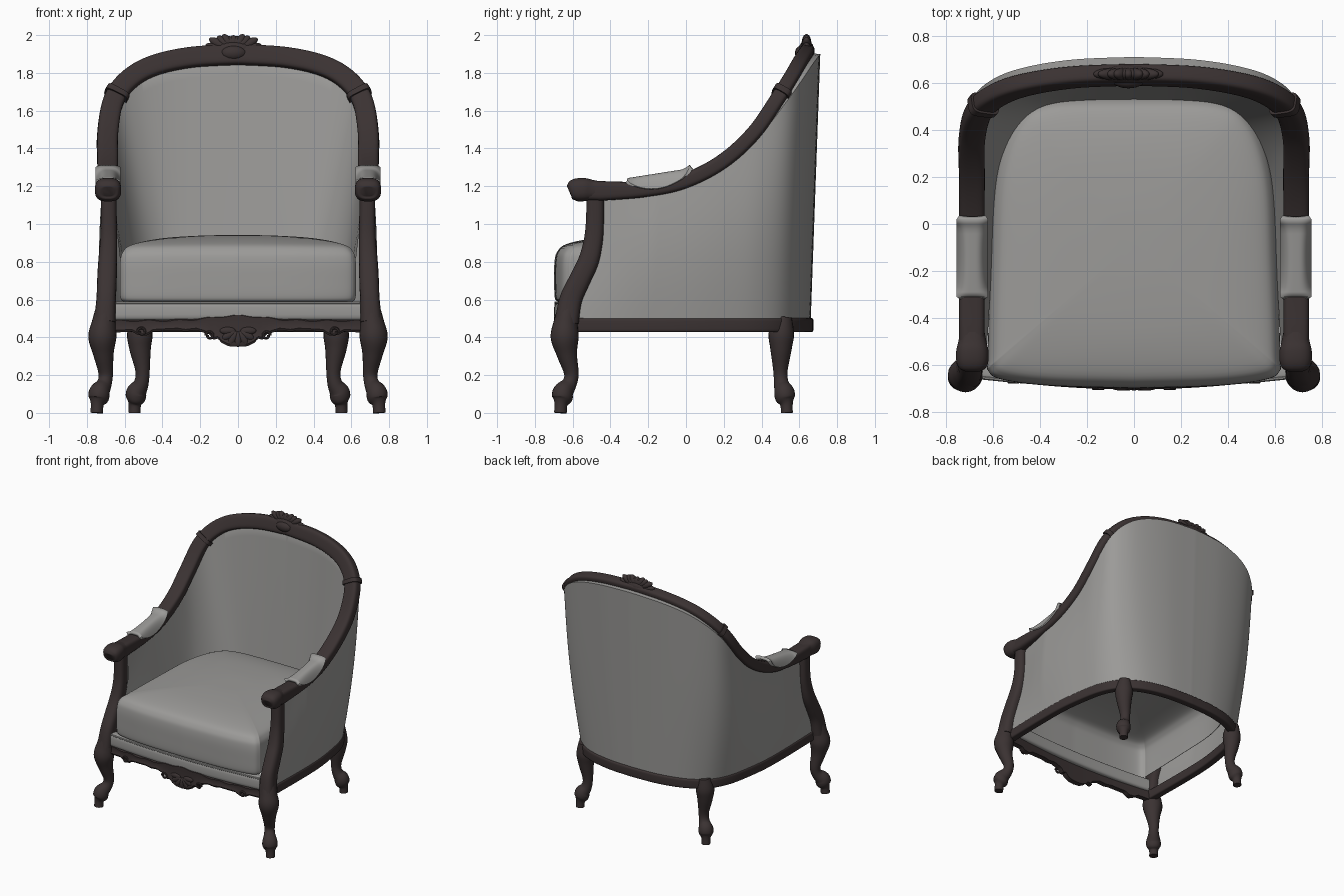
import bpy, bmesh, math
from mathutils import Vector, Matrix

if "Cube" in bpy.data.objects:
    bpy.data.objects.remove(bpy.data.objects["Cube"])


def material(name, rgb):
    m = bpy.data.materials.new(name)
    m.diffuse_color = (*rgb, 1)
    m.use_nodes = True
    m.node_tree.nodes["Principled BSDF"].inputs["Base Color"].default_value = m.diffuse_color
    return m


WOOD = material("dark wood", (0.043, 0.032, 0.032))
FABRIC = material("grey fabric", (0.33, 0.325, 0.315))


def finish(name, bm, mat, mirror=False):
    bmesh.ops.recalc_face_normals(bm, faces=bm.faces)
    me = bpy.data.meshes.new(name)
    bm.to_mesh(me)
    bm.free()
    me.materials.append(mat)
    ob = bpy.data.objects.new(name, me)
    bpy.context.collection.objects.link(ob)
    if mirror:
        ob.modifiers.new("mirror", 'MIRROR').use_mirror_merge = False
    return ob


def spline(keys, n=8):
    """Smooth curve through key tuples of any dimension."""
    out = []
    for i in range(len(keys) - 1):
        k = [keys[max(0, min(len(keys) - 1, i + d))] for d in (-1, 0, 1, 2)]
        for s in range(n):
            t = s / n
            out.append(tuple(0.5 * (2 * b + (c - a) * t + (2 * a - 5 * b + 4 * c - d) * t * t
                                    + (3 * b - a - 3 * c + d) * t ** 3) for a, b, c, d in zip(*k)))
    return out + [tuple(keys[-1])]


def both_sides(half):
    """Half curve ending at x = 0 becomes the full curve."""
    return half + [(-p[0], *p[1:]) for p in half[-2::-1]]


def grid(bm, rows, closed=False):
    vs = [[bm.verts.new(p) for p in r] for r in rows]
    m = len(vs[0])
    for a, b in zip(vs, vs[1:]):
        for j in range(m if closed else m - 1):
            k = (j + 1) % m
            bm.faces.new((a[j], a[k], b[k], b[j]))
    return vs


def tube(name, pts, mat, hint, mirror=False, power=2.0, sides=20):
    """Sweep of (x, y, z, half-size along hint, half-size across)."""
    rows = []
    for i, p in enumerate(pts):
        c = Vector(p[:3])
        t = (Vector(pts[min(i + 1, len(pts) - 1)][:3]) - Vector(pts[max(i - 1, 0)][:3])).normalized()
        h = Vector(hint(c) if callable(hint) else hint)
        n = (h - t * h.dot(t)).normalized()
        b = t.cross(n)
        row = []
        for k in range(sides):
            ang = 2 * math.pi * (k + 0.5) / sides
            co, si = math.cos(ang), math.sin(ang)
            row.append(c + n * p[3] * math.copysign(abs(co) ** (2 / power), co)
                       + b * p[4] * math.copysign(abs(si) ** (2 / power), si))
        rows.append(row)
    bm = bmesh.new()
    vs = grid(bm, rows, True)
    bm.faces.new(vs[0])
    bm.faces.new(vs[-1])
    return finish(name, bm, mat, mirror)


def blobs(name, items, mat):
    """Ellipsoids: (centre, radii, tilt about y)."""
    bm = bmesh.new()
    for c, r, a in items:
        bmesh.ops.create_uvsphere(bm, u_segments=14, v_segments=10, radius=1, matrix=Matrix.Translation(c)
                                  @ Matrix.Rotation(a, 4, 'Y') @ Matrix.Diagonal((*r, 1)))
    return finish(name, bm, mat)


# Shared layout: rail x, y, z | outer foot x, y | inner foot x, y
KEYS = [(.69, -.46, 1.175, .70, -.60, .625, -.52), (.69, -.2, 1.185, .705, -.25, .61, -.25),
        (.69, 0, 1.23, .70, 0, .60, 0), (.69, .2, 1.335, .675, .2, .582, .2),
        (.69, .36, 1.48, .64, .36, .545, .32), (.66, .48, 1.65, .58, .48, .485, .42),
        (.58, .55, 1.76, .49, .56, .41, .485), (.45, .595, 1.835, .37, .615, .32, .515),
        (.25, .625, 1.88, .20, .65, .17, .527), (0, .635, 1.895, 0, .66, 0, .53)]
half = spline(KEYS, 10)

# Upholstered shell: outer skin, top edge, inner skin down to the cushion
rows = []
for x, y, z, ox, oy, ix, iy in half:
    front = max(0, min(1, (y + .46) / .3))
    ot = (x + (.035 * front - .01) * x / .69, y + .076 * max(0, y) / .635, z + .005)
    sag = .05 * max(0, 1 - (y + .46) / .2)
    row = []
    for k in range(13):
        t = k / 12
        s = math.sin(math.pi * t)
        row.append((ox + (ot[0] - ox) * t + .025 * s * front * x / .69, oy + (ot[1] - oy) * t + sag * s,
                    .48 + (ot[2] - .48) * t))
    row.append((x * .99, y, z + .01))
    for k in range(11):
        t = k / 10
        row.append((x * .965 + (ix - x * .965) * t, y - .01 + (iy - y + .01) * t
                    + sag * math.sin(math.pi * t), z + (.82 - z) * t))
    rows.append(row)
full = rows + [[(-p[0], p[1], p[2]) for p in r] for r in rows[-2::-1]]
bm = bmesh.new()
grid(bm, full)
finish("upholstered_shell", bm, FABRIC)

# Wooden arm and back rail in one sweep, with two carved bands
def outward(c):
    dz = max(0, c.z - 1.3)
    return (c.x, .3 * dz, dz)

rail = [(.69, -.57, 1.18, .053, .052)] + [(*p[:3], .055, .04 + .012 * max(0, min(1, (-.2 - p[1]) / .25)))
                                          for p in half]
tube("arm_and_back_rail", both_sides(rail), WOOD, outward, power=4, sides=24)
band = [(*p[:3], .065, .05) for p in half if 1.675 < p[2] < 1.71]
tube("rail_band", band, WOOD, outward, True, 4)

# Rounded arm ends
tube("arm_end", spline([(.688, -.618, 1.172, .03, .025), (.688, -.612, 1.174, .055, .045),
     (.688, -.585, 1.18, .068, .06), (.688, -.54, 1.182, .069, .062), (.688, -.50, 1.18, .06, .055),
     (.69, -.44, 1.178, .05, .045)], 5), WOOD, (1, 0, 0), True, 2.8)

# Curved arm posts
tube("arm_post", spline([(.685, -.48, 1.17, .042, .046), (.684, -.483, 1.0, .043, .048),
     (.685, -.493, .9, .046, .051), (.69, -.518, .8, .05, .055), (.694, -.565, .7, .052, .057),
     (.698, -.61, .6, .052, .06), (.705, -.632, .48, .058, .064)], 6), WOOD, (1, 0, 0), True, 2.8)

# Cabriole legs
def leg(name, keys):
    tube(name, spline([(*k, k[3]) for k in keys], 6), WOOD, (1, -1, 0), True, 2.1)

leg("front_leg", [(.70, -.625, .56, .05), (.71, -.637, .48, .062), (.718, -.642, .40, .073),
                  (.712, -.63, .31, .053), (.70, -.607, .21, .038), (.708, -.618, .155, .039),
                  (.733, -.65, .11, .054), (.738, -.655, .075, .052), (.745, -.662, .045, .034),
                  (.748, -.665, 0, .033)])
leg("back_leg", [(.52, .515, .51, .045), (.52, .505, .42, .066), (.518, .503, .34, .056),
                 (.505, .50, .22, .037), (.513, .505, .155, .039), (.537, .52, .11, .053),
                 (.541, .525, .075, .05), (.546, .532, .045, .033), (.548, .534, 0, .031)])

# Base rail around sides and back
tube("base_rail", both_sides([(p[3] * .97, p[4] - .022 * max(0, p[4]), .465, .037, .03) for p in half]),
     WOOD, (0, 0, 1), power=6)

# Front apron with scalloped lower edge
EDGE = [(0, .35), (.05, .353), (.09, .372), (.105, .395), (.13, .385), (.15, .415), (.22, .437), (.28, .43),
        (.32, .437), (.45, .43), (.48, .41), (.53, .412), (.56, .43), (.66, .425)]

def lower(x):
    x = abs(x)
    for (a, za), (b, zb) in zip(EDGE, EDGE[1:]):
        if x <= b:
            return za + (zb - za) * (x - a) / (b - a)
    return EDGE[-1][1]

def front_y(x):
    return -.70 + .05 * (x / .65) ** 2

rows = []
for i in range(121):
    x = -.66 + 1.32 * i / 120
    y, lo = front_y(x), lower(x)
    hi = .495 + .027 * math.exp(-(x / .2) ** 2) + .004 * math.cos(x * 40)
    mid = (lo + hi) / 2
    rows.append([(x, y + .045, lo), (x, y + .004, lo), (x, y - .004, lo + .012), (x, y + .004, mid),
                 (x, y, hi - .008), (x, y + .012, hi), (x, y + .045, hi)])
bm = bmesh.new()
vs = grid(bm, rows, True)
bm.faces.new(vs[0])
bm.faces.new(vs[-1])
finish("front_apron", bm, WOOD)

# Carved shell and scrolls on the apron
blobs("apron_shell", [((.055 * math.sin(a), -.696, .435 - .045 * math.cos(a)), (.02, .013, .042), -a)
                      for a in [math.radians(d) for d in range(-90, 91, 30)]], WOOD)
for j, (cx, cz, r) in enumerate([(.15, .41, .022), (.51, .43, .022)]):
    arc = [(cx + r * (1 - k / 40) * math.cos(.35 * k), front_y(cx) - .002,
            cz + r * (1 - k / 40) * math.sin(.35 * k), .008, .008) for k in range(20)]
    tube("apron_scroll_%d" % (j + 1), arc, WOOD, (0, 1, 0), True, sides=8)

# Fan-shaped crest carving, thick at the base and tapering to its tip
fan = []
for d in range(-90, 91, 15):
    a = math.radians(d)
    reach = .088 + .075 * math.sin(a) ** 2 + .004 * math.cos(d * math.pi / 15)
    fan.append(((-.024 + reach * .5 * math.sin(a), .638, 1.908 + reach * .5 * math.cos(a)),
                (.027, .026, reach * .5), a))
fan.append(((-.024, .637, 1.92), (.115, .042, .05), 0))
fan.append(((-.024, .612, 1.905), (.07, .035, .04), 0))
blobs("crest_carving", fan, WOOD)

# Seat cushion, open underneath: rings from the plan outline, rounder towards the crown
plan = spline([(0, -.698), (.35, -.688), (.56, -.662), (.62, -.625), (.622, -.56), (.612, -.2), (.59, .2),
               (.505, .44), (.36, .525), (0, .538)], 8)
outline = plan + [(-x, y) for x, y in plan[-2:0:-1]]
profile = spline([(.97, .59), (.995, .61), (1, .70), (.997, .80), (.972, .855),
                  (.89, .895), (.65, .925), (.3, .939), (.02, .941)], 5)
rows = []
for s, z in profile:
    row = []
    for x, y in outline:
        ang = math.atan2(y + .08, x)
        w = max(0, .95 - s)
        row.append((s * (x * (1 - w) + w * .61 * math.cos(ang)),
                    -.08 + s * ((y + .08) * (1 - w) + w * .615 * math.sin(ang)), z))
    rows.append(row)
bm = bmesh.new()
vs = grid(bm, rows, True)
bm.faces.new(vs[-1])
finish("seat_cushion", bm, FABRIC)

# Padded strip under the cushion, and its welt
xs = [-.645 + 1.29 * i / 24 for i in range(25)]
tube("seat_strip", [(x, -.66 + .035 * (x / .64) ** 2, .54, .05, .038) for x in xs], FABRIC, (0, 0, 1), power=4)
tube("seat_welt", [(x, -.69 + .035 * (x / .64) ** 2, .583, .008, .008) for x in xs], FABRIC, (0, 0, 1), sides=8)

# Draped arm pads
rows = []
for i in range(17):
    v = i / 16
    top = 1.243 + .052 * v + .018 * max(0, v - .9) * 10
    drop = .012 + .068 * math.sin(math.pi * v) ** .7
    rows.append([(.688 + .067 * u, -.31 + .33 * v, top - drop * abs(u) ** 3.5)
                 for u in [math.sin(math.pi * k / 32) for k in range(-16, 17)]])
bm = bmesh.new()
grid(bm, rows)
pad = finish("arm_pad", bm, FABRIC, True)
if pad.data.polygons[100].normal.z < 0:
    pad.data.flip_normals()
solid = pad.modifiers.new("thickness", 'SOLIDIFY')
solid.thickness = .022
solid.offset = -1

# Smooth shading that keeps hard edges
for ob in bpy.context.collection.objects:
    ob.select_set(True)
    bpy.context.view_layer.objects.active = ob
bpy.ops.object.shade_smooth_by_angle(angle=math.radians(40))
